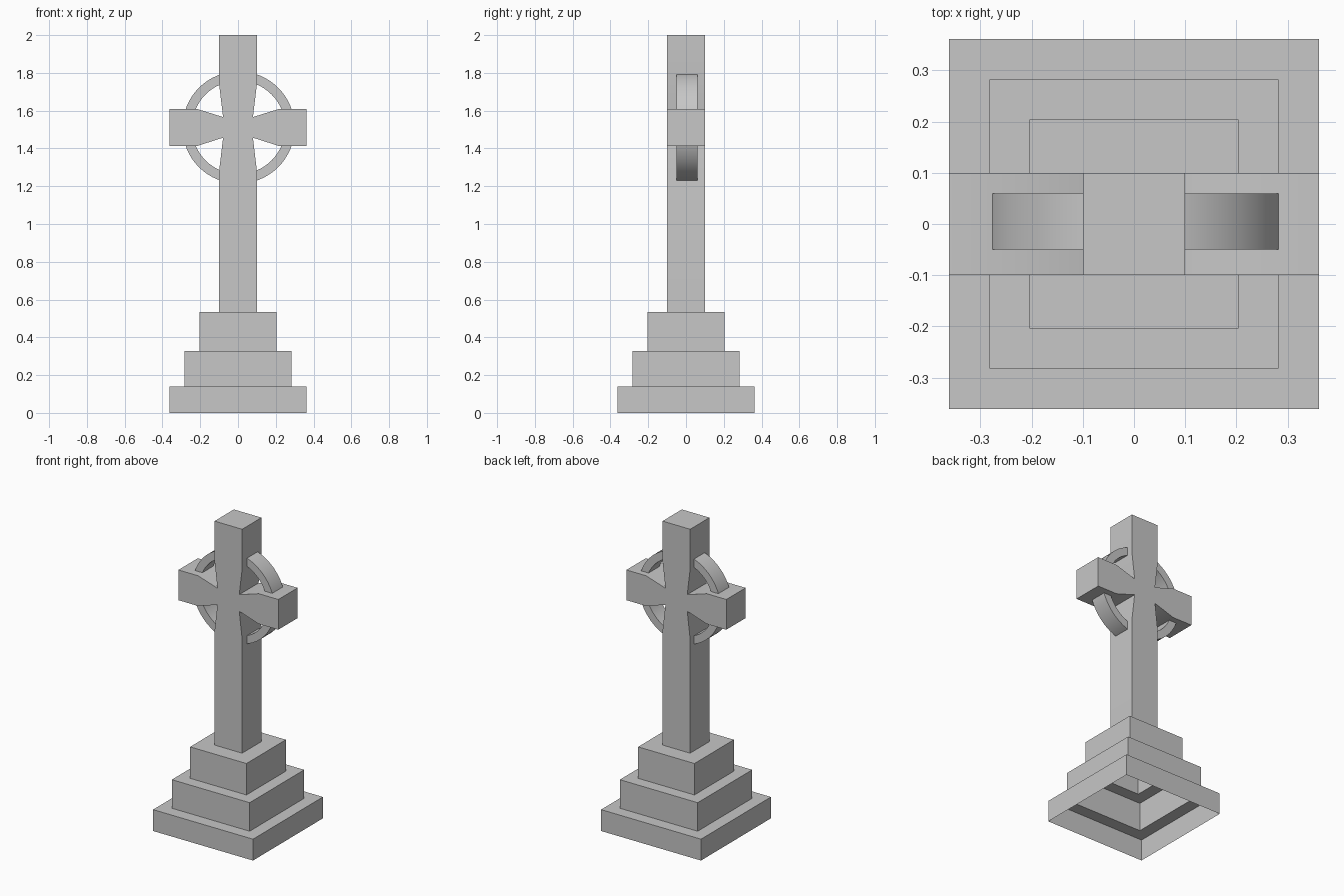
import bpy
import bmesh
from math import sin, cos, pi, radians

if "Cube" in bpy.data.objects:
    bpy.data.objects.remove(bpy.data.objects["Cube"], do_unlink=True)

stone = bpy.data.materials.new("grey stone")
stone.use_nodes = True
GREY = (0.57, 0.57, 0.57, 1)
stone.diffuse_color = GREY
stone.node_tree.nodes["Principled BSDF"].inputs["Base Color"].default_value = GREY


def finish(name, bm):
    """Turn a bmesh into a stone object, smooth with sharp edges kept."""
    mesh = bpy.data.meshes.new(name)
    bm.to_mesh(mesh)
    bm.free()
    mesh.materials.append(stone)
    obj = bpy.data.objects.new(name, mesh)
    bpy.context.collection.objects.link(obj)
    bpy.ops.object.select_all(action='DESELECT')
    obj.select_set(True)
    bpy.context.view_layer.objects.active = obj
    bpy.ops.object.shade_smooth_by_angle(angle=radians(30))
    return obj


def bridge(bm, lower, upper):
    """Join two closed loops of equal length with quads."""
    n = len(lower)
    for i in range(n):
        j = (i + 1) % n
        bm.faces.new((lower[i], lower[j], upper[j], upper[i]))


# Stepped plinth: an open-bottomed shell of square loops
SHAFT = 0.1
SHAFT_BASE = 0.533
steps = [(0.362, 0.14), (0.282, 0.327), (0.204, SHAFT_BASE)]
levels = []
z = 0
for half, top in steps:
    levels += [(half, z), (half, top)]
    z = top
levels.append((SHAFT, z))

bm = bmesh.new()
loops = [[bm.verts.new((sx * h, sy * h, z))
          for sx, sy in ((-1, -1), (1, -1), (1, 1), (-1, 1))]
         for h, z in levels]
for a, b in zip(loops, loops[1:]):
    bridge(bm, a, b)
finish("stepped_plinth", bm)

# Shaft and arms: one flared cross outline extruded through its depth
CENTRE = 1.511
right_side = [(SHAFT, SHAFT_BASE), (SHAFT, 1.28), (0.079, 1.457),
              (0.22, 1.412), (0.362, 1.412), (0.362, 1.61),
              (0.22, 1.61), (0.079, 1.566), (SHAFT, 1.74), (SHAFT, 2)]
outline = right_side + [(-x, z) for x, z in reversed(right_side)]

bm = bmesh.new()
front = [bm.verts.new((x, -SHAFT, z)) for x, z in outline]
back = [bm.verts.new((x, SHAFT, z)) for x, z in outline]
bm.faces.new(front)
bm.faces.new(list(reversed(back)))
bridge(bm, back, front)
# the foot is open where it meets the plinth
foot = [f for f in bm.faces if all(v.co.z < SHAFT_BASE + 0.01 for v in f.verts)]
bmesh.ops.delete(bm, geom=foot, context='FACES_ONLY')
bmesh.ops.recalc_face_normals(bm, faces=bm.faces)
finish("shaft_and_arms", bm)

# Ring around the crossing: a rectangular section turned about the y axis
SEGMENTS = 64
section = [(0.247, -0.05), (0.297, -0.05), (0.297, 0.06), (0.247, 0.06)]
bm = bmesh.new()
rings = []
for i in range(SEGMENTS):
    a = 2 * pi * i / SEGMENTS
    rings.append([bm.verts.new((0.003 + r * cos(a), y, CENTRE + r * sin(a)))
                  for r, y in section])
for i in range(SEGMENTS):
    bridge(bm, rings[i], rings[(i + 1) % SEGMENTS])
bmesh.ops.recalc_face_normals(bm, faces=bm.faces)
finish("cross_ring", bm)
